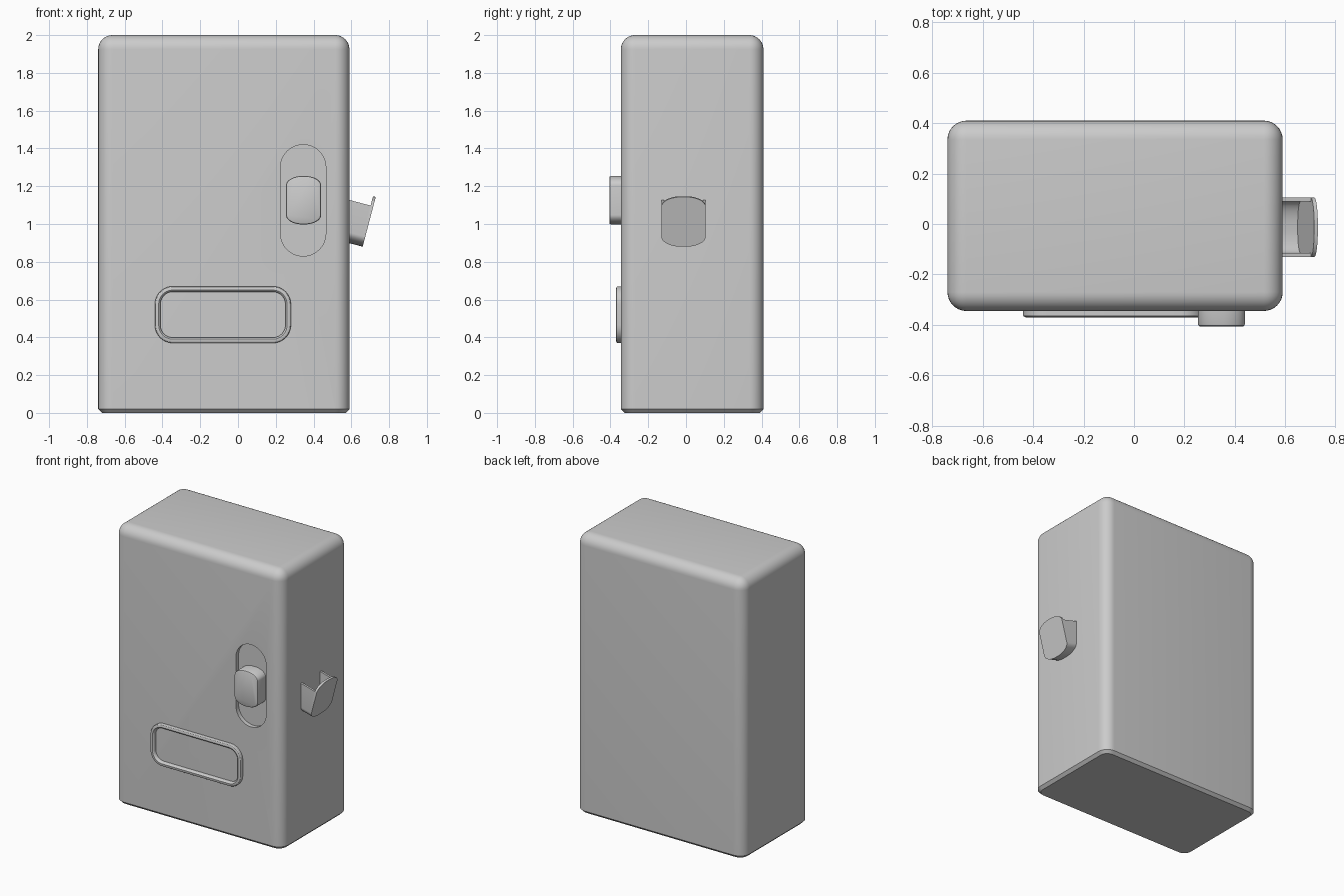
import bpy, bmesh
from math import cos, sin, pi, atan2
from mathutils import Matrix, Vector

if "Cube" in bpy.data.objects:
    bpy.data.objects.remove(bpy.data.objects["Cube"])


def rounded(w, h, rx, rz, n=10):
    """Rectangle outline with elliptical corners, counter-clockwise."""
    pts = []
    for k, (sx, sz) in enumerate([(1, 1), (-1, 1), (-1, -1), (1, -1)]):
        for i in range(n + 1):
            a = (k + i / n) * pi / 2
            p = (sx * (w / 2 - rx) + rx * cos(a), sz * (h / 2 - rz) + rz * sin(a))
            if not pts or (Vector(p) - Vector(pts[-1])).length > 1e-5:
                pts.append(p)
    if (Vector(pts[0]) - Vector(pts[-1])).length < 1e-5:
        pts.pop()
    return pts


def finish(name, bm):
    bmesh.ops.recalc_face_normals(bm, faces=bm.faces)
    me = bpy.data.meshes.new(name)
    bm.to_mesh(me)
    bm.free()
    ob = bpy.data.objects.new(name, me)
    bpy.context.collection.objects.link(ob)
    smooth(ob)
    return ob


def smooth(ob):
    bpy.ops.object.select_all(action='DESELECT')
    ob.select_set(True)
    bpy.context.view_layer.objects.active = ob
    bpy.ops.object.shade_smooth_by_angle(angle=pi / 6)


def loft(name, rings, matrix=None, closed=False):
    """Skin rings of 3D points; cap both ends unless closed into a loop."""
    bm = bmesh.new()
    vs = [[bm.verts.new(p) for p in r] for r in rings]
    n = len(vs[0])
    pairs = list(zip(vs, vs[1:])) + ([(vs[-1], vs[0])] if closed else [])
    for a, b in pairs:
        for i in range(n):
            j = (i + 1) % n
            bm.faces.new((a[i], a[j], b[j], b[i]))
    if not closed:
        bm.faces.new(vs[0])
        bm.faces.new(vs[-1])
    if matrix:
        bm.transform(matrix)
    return finish(name, bm)


def at(pts, cx, cz, y):
    return [(cx + p[0], y, cz + p[1]) for p in pts]


# cabinet body: round vertical and top edges, small chamfer at the base
bm = bmesh.new()
bmesh.ops.create_cube(bm, size=1, matrix=Matrix.Translation((-0.075, 0.0325, 1))
                      @ Matrix.Diagonal((1.33, 0.755, 2, 1)))
edges = [e for e in bm.edges if max(v.co.z for v in e.verts) > 1]
bmesh.ops.bevel(bm, geom=edges, offset=0.075, segments=8, profile=0.5, affect='EDGES')
edges = [e for e in bm.edges if all(v.co.z < 0.001 for v in e.verts)]
bmesh.ops.bevel(bm, geom=edges, offset=0.02, segments=1, affect='EDGES')
body = finish("cabinet_body", bm)

# capsule-shaped lever slot cut into the front
slot = rounded(0.24, 0.59, 0.12, 0.12, 12)
cutter = loft("slot_cutter", [at(slot, 0.345, 1.125, y) for y in (-0.5, -0.315)])
mod = body.modifiers.new("slot", 'BOOLEAN')
mod.object, mod.operation, mod.solver = cutter, 'DIFFERENCE', 'EXACT'
bpy.context.view_layer.objects.active = body
bpy.ops.object.modifier_apply(modifier="slot")
bpy.data.objects.remove(cutter)
smooth(body)

# lever knob with softened front rim
loft("lever_knob", [at(rounded(0.186 - d, 0.256 - d, 0.085, 0.05), 0.347, 1.126, y)
                    for d, y in ((0, -0.30), (0, -0.398), (0.004, -0.403), (0.014, -0.406))])

# raised frame around the dispensing window
profile = [(0, -0.33), (0, -0.362), (0.003, -0.367), (0.009, -0.37),
           (0.020, -0.37), (0.026, -0.366), (0.029, -0.360), (0.029, -0.33)]
loft("window_frame", [at(rounded(0.72 - 2 * d, 0.30 - 2 * d, 0.095 - d, 0.095 - d), -0.08, 0.52, y)
                      for d, y in profile], closed=True)

# coin cup on the right side: tilted end plate and U-shaped channel
up = Vector((0.255, 0, 0.967)).normalized()
out = Vector((up.z, 0, -up.x))
M = Matrix((out, Vector((0, 1, 0)), up)).transposed().to_4x4()
M.translation = Vector((0.66, -0.013, 0.88))
W, H, T = 0.235, 0.272, 0.015
plate = rounded(W, H, 0.105, 0.055)
loft("cup_end_plate", [[(u, p[0], p[1] + H / 2) for p in plate] for u in (-T, 0)], M)


def u_curve(t):
    low = [(y, z + H / 2) for y, z in rounded(W - 2 * t, H - 2 * t, 0.105 - t, 0.055 - t * 0.6)
           if z < -0.05]
    return [(-W / 2 + t, 0.221)] + low + [(W / 2 - t, 0.221)]


section = u_curve(0) + u_curve(T)[::-1]
loft("cup_channel", [[(u, p[0], p[1]) for p in section] for u in (-0.15, -T / 2)], M)
